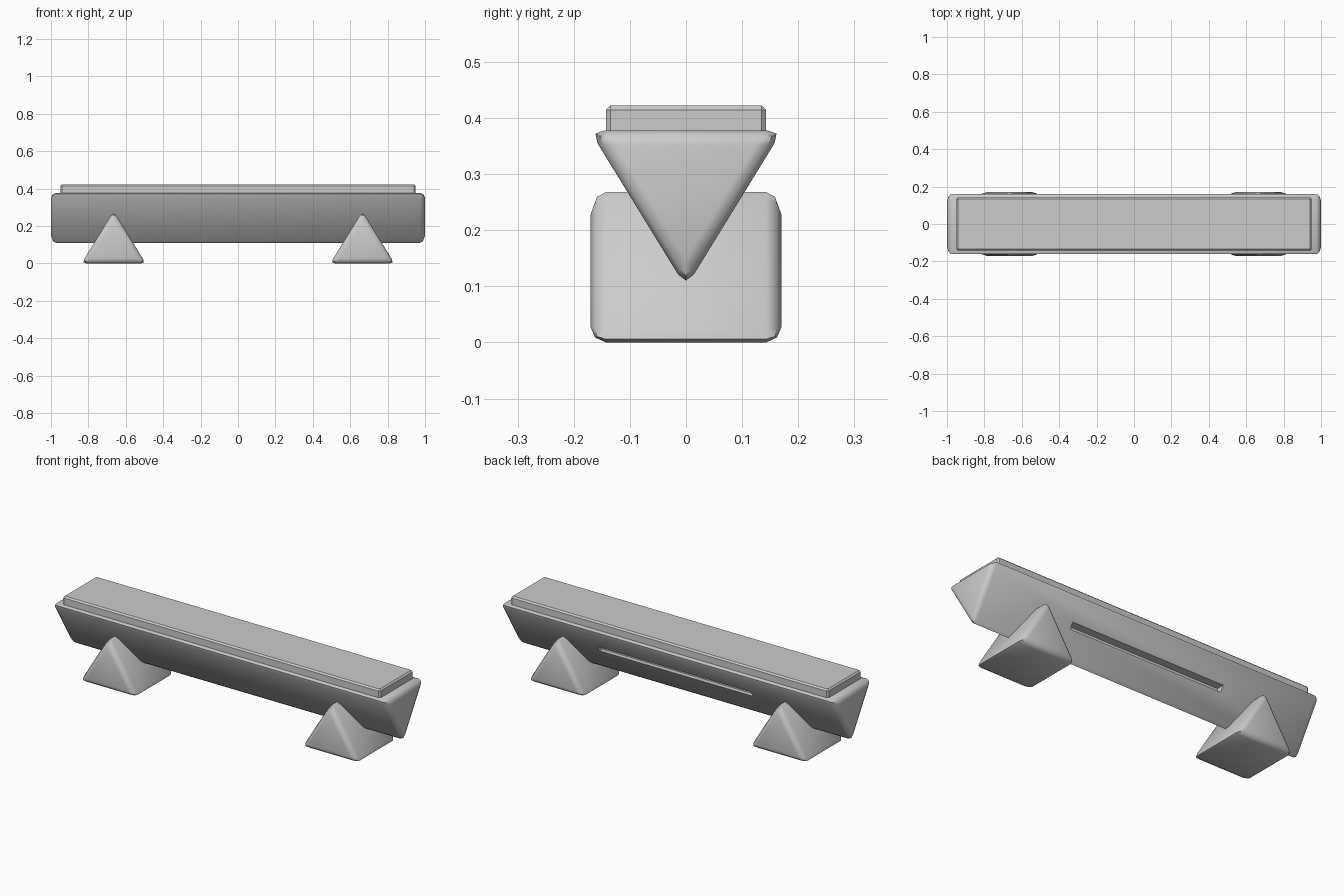
import bpy, bmesh, math

if "Cube" in bpy.data.objects:
    bpy.data.objects.remove(bpy.data.objects["Cube"])

HALF_W, HEIGHT, BEVEL = 0.172, 0.28, 0.027


def finish(name, bm, width, segments):
    bmesh.ops.recalc_face_normals(bm, faces=bm.faces)
    if width:
        bmesh.ops.bevel(bm, geom=bm.edges[:], offset=width, offset_type='OFFSET',
                        segments=segments, profile=0.5, affect='EDGES')
    mesh = bpy.data.meshes.new(name)
    bm.to_mesh(mesh)
    bm.free()
    obj = bpy.data.objects.new(name, mesh)
    bpy.context.collection.objects.link(obj)
    return obj


def smooth(obj, degrees=50):
    bpy.ops.object.select_all(action='DESELECT')
    obj.select_set(True)
    bpy.context.view_layer.objects.active = obj
    bpy.ops.object.shade_smooth_by_angle(angle=math.radians(degrees))


def prism(name, profile, sweep):
    """Profile points extruded along the sweep vector, with rounded edges."""
    bm = bmesh.new()
    face = bm.faces.new([bm.verts.new(p) for p in profile])
    ext = bmesh.ops.extrude_face_region(bm, geom=[face], use_keep_orig=True)
    moved = [v for v in ext['geom'] if isinstance(v, bmesh.types.BMVert)]
    bmesh.ops.translate(bm, verts=moved, vec=sweep)
    return finish(name, bm, BEVEL, 2)


def box(name, lo, hi, width=0.0):
    bm = bmesh.new()
    bmesh.ops.create_cube(bm, size=1)
    for v in bm.verts:
        v.co = [(a + b) / 2 + c * (b - a) for a, b, c in zip(lo, hi, v.co)]
    return finish(name, bm, width, 1)


# Triangular beam, point down
TOP = 0.378
beam = prism("beam", [(-1, -HALF_W, TOP), (-1, HALF_W, TOP), (-1, 0, TOP - HEIGHT)], (2, 0, 0))

# Long slot cut into the back slope
cutter = box("slot_cutter", (-0.46, 0.06, 0.235), (0.46, 0.2, 0.265))
cutter.hide_render = True
mod = beam.modifiers.new("slot", 'BOOLEAN')
mod.operation = 'DIFFERENCE'
mod.solver = 'EXACT'
mod.object = cutter
bpy.context.view_layer.objects.active = beam
bpy.ops.object.modifier_apply(modifier=mod.name)
bpy.data.objects.remove(cutter)
smooth(beam)

# Triangular feet, point up
for side, x in (("left", -0.665), ("right", 0.665)):
    foot = prism(f"{side}_foot",
                 [(x - HALF_W, -0.17, 0), (x + HALF_W, -0.17, 0), (x, -0.17, HEIGHT)], (0, 0.34, 0))
    smooth(foot)

# Flat plate on top
smooth(box("top_plate", (-0.95, -0.143, 0.36), (0.95, 0.143, 0.422), 0.008), 30)
